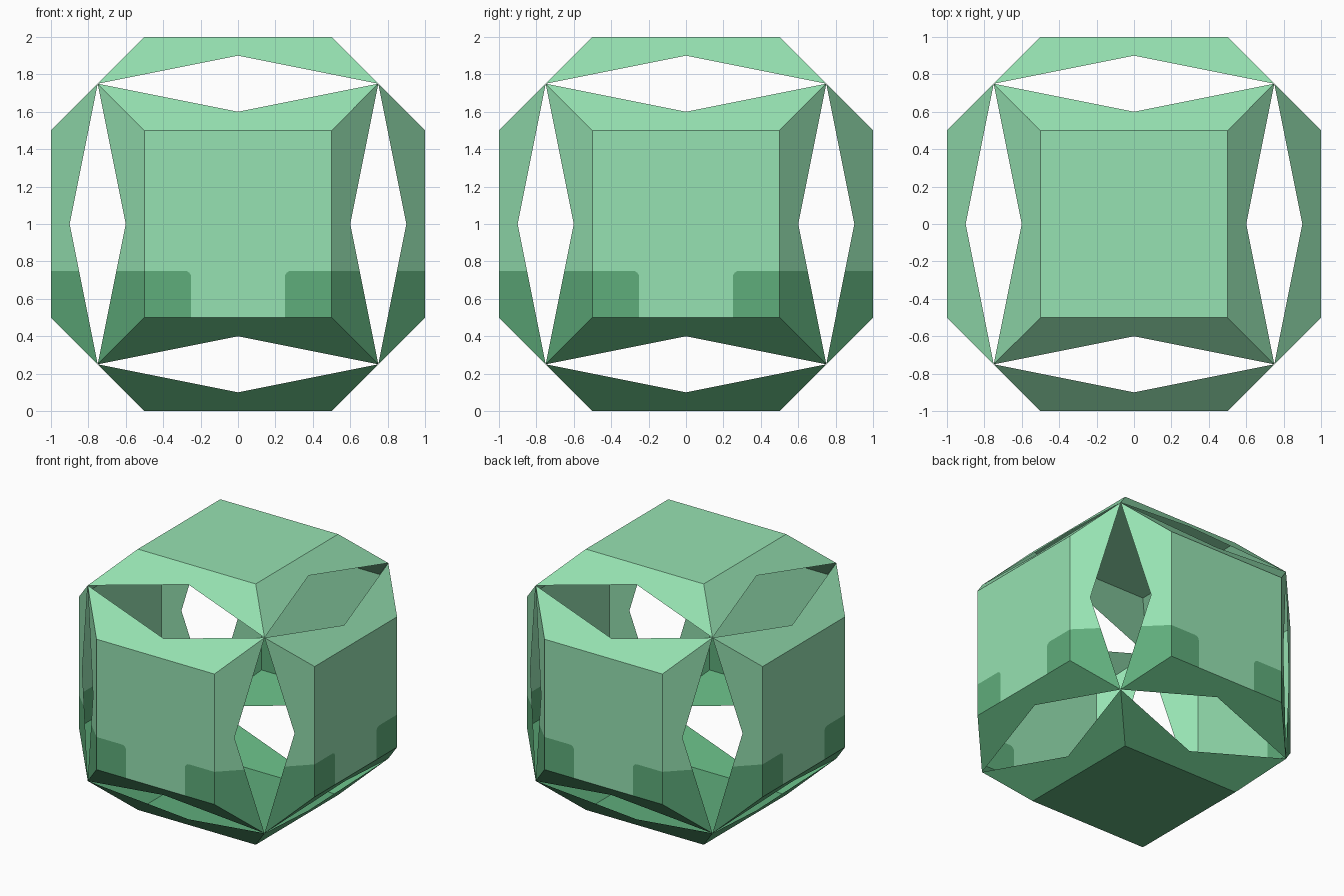
import bpy, bmesh, math
from mathutils import Matrix, Vector

if "Cube" in bpy.data.objects:
    bpy.data.objects.remove(bpy.data.objects["Cube"])


def material(name, srgb):
    m = bpy.data.materials.new(name)
    m.diffuse_color = [((c / 255 + 0.055) / 1.055) ** 2.4 for c in srgb] + [1]
    m.use_nodes = True
    m.node_tree.nodes["Principled BSDF"].inputs["Base Color"].default_value = m.diffuse_color
    return m


LIGHT, DARK = 0, 1
mats = [material("light green", (150, 226, 178)), material("dark green", (95, 173, 123))]


def spin(points, turns):
    """Rotate panel outline by quarter turns in its own plane."""
    for _ in range(turns):
        points = [(-v, u) for u, v in points]
    return points


def mirror(points):
    """Mirror an outline left to right, keeping its winding."""
    return [(-u, v) for u, v in reversed(points)]


def shell_part(name, polys, matrix):
    """Build one cube side; outlines fold back at 45 degrees beyond the square."""
    bm = bmesh.new()
    for points, mat in polys:
        verts = []
        for u, v in points:
            depth = min(1.0, 1.5 - max(abs(u), abs(v)))
            verts.append(bm.verts.new(matrix @ Vector((u, v, depth)) + Vector((0, 0, 1))))
        bm.faces.new(verts).material_index = mat
    bmesh.ops.remove_doubles(bm, verts=bm.verts, dist=1e-5)
    mesh = bpy.data.meshes.new(name)
    bm.to_mesh(mesh)
    bm.free()
    for m in mats:
        mesh.materials.append(m)
    bpy.context.collection.objects.link(bpy.data.objects.new(name, mesh))


# Square face and the notched flap along its right edge
square = [(-.5, -.5), (.5, -.5), (.5, .5), (-.5, .5)]
flap = [(.5, -.5), (.75, -.75), (.6, 0), (.75, .75), (.5, .5)]

# Right flap of an upright side, split where the dark corner begins
flap_low = [(.5, -.5), (.75, -.75), (.65, -.25), (.5, -.25)]
flap_high = [(.5, -.25), (.65, -.25), (.6, 0), (.75, .75), (.5, .5)]

# Dark corner patch with a rounded inner corner
r = 0.035
arc = [(.25 + r - r * math.sin(a), -.25 - r + r * math.cos(a))
       for a in (i * math.pi / 8 for i in range(5))]
patch = [(.25, -.5), (.5, -.5), (.5, -.25)] + arc
right_edge = [(.25, -.5)] + arc[::-1] + [(.5, -.25), (.5, .5)]
field = right_edge + mirror(right_edge)

side = [(field, LIGHT), (spin(flap, 1), LIGHT), (spin(flap, 3), DARK)]
for points, mat in ((patch, DARK), (flap_low, DARK), (flap_high, LIGHT)):
    side += [(points, mat), (mirror(points), mat)]

# Four upright sides
upright = Matrix.Rotation(math.pi / 2, 3, 'X')
for i, name in enumerate(("front", "right", "back", "left")):
    shell_part(name + "_side", side, Matrix.Rotation(i * math.pi / 2, 3, 'Z') @ upright)

# Top and bottom
for name, mat, angle in (("top_side", LIGHT, 0), ("bottom_side", DARK, math.pi)):
    polys = [(square, mat)] + [(spin(flap, k), mat) for k in range(4)]
    shell_part(name, polys, Matrix.Rotation(angle, 3, 'X'))

# Upright flaps of the top and bottom stay plain, so nothing else is needed
